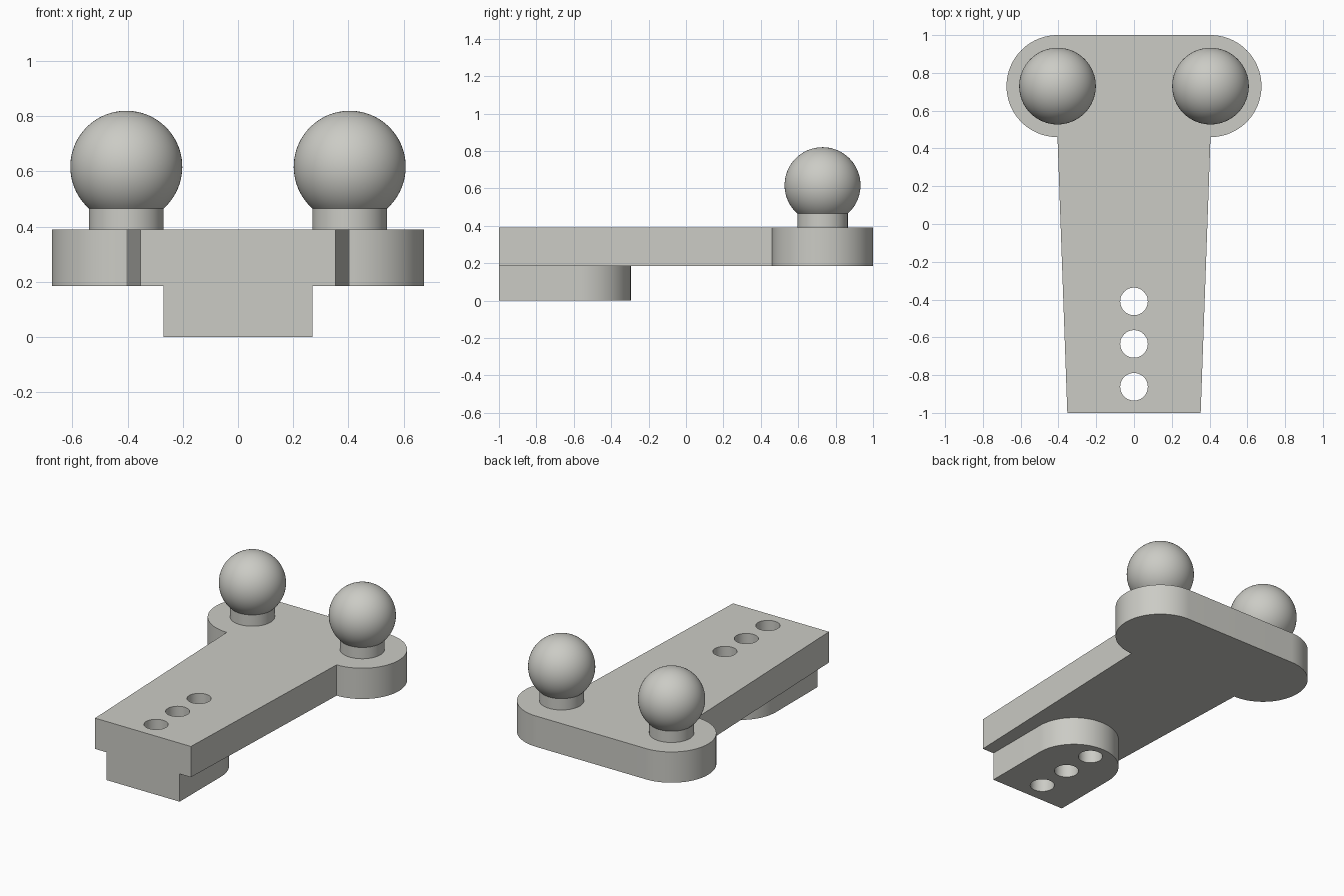
import bpy, bmesh, math

if "Cube" in bpy.data.objects:
    bpy.data.objects.remove(bpy.data.objects["Cube"])

grey = bpy.data.materials.new("warm_grey")
grey.diffuse_color = (0.6, 0.6, 0.56, 1)
grey.use_nodes = True
grey.node_tree.nodes["Principled BSDF"].inputs["Base Color"].default_value = grey.diffuse_color

EAR_X, EAR_Y, EAR_R = 0.405, 0.73, 0.27
Z_STEP, Z_TOP = 0.185, 0.39


def arc(cx, cy, r, a0, a1, n):
    """Points along an arc, angles in degrees."""
    return [(cx + r * math.cos(math.radians(a0 + (a1 - a0) * i / n)),
             cy + r * math.sin(math.radians(a0 + (a1 - a0) * i / n)))
            for i in range(n + 1)]


def finish(name, bm):
    bmesh.ops.recalc_face_normals(bm, faces=bm.faces)
    me = bpy.data.meshes.new(name)
    bm.to_mesh(me)
    bm.free()
    me.materials.append(grey)
    ob = bpy.data.objects.new(name, me)
    bpy.context.collection.objects.link(ob)
    return ob


def prism(name, outline, z0, z1):
    bm = bmesh.new()
    face = bm.faces.new([bm.verts.new((x, y, z0)) for x, y in outline])
    top = bmesh.ops.extrude_face_region(bm, geom=[face])["geom"]
    bmesh.ops.translate(bm, vec=(0, 0, z1 - z0),
                        verts=[v for v in top if isinstance(v, bmesh.types.BMVert)])
    return finish(name, bm)


def activate(ob):
    bpy.ops.object.select_all(action='DESELECT')
    ob.select_set(True)
    bpy.context.view_layer.objects.active = ob


def boolean(ob, tool, operation):
    activate(ob)
    mod = ob.modifiers.new("bool", 'BOOLEAN')
    mod.operation, mod.solver, mod.object = operation, 'EXACT', tool
    bpy.ops.object.modifier_apply(modifier=mod.name)
    bpy.data.objects.remove(tool)


# Tapered arm with two rounded ears
arm = prism("arm_plate",
            [(0.353, -1)] + arc(EAR_X, EAR_Y, EAR_R, -90, 90, 48)
            + arc(-EAR_X, EAR_Y, EAR_R, 90, 270, 48) + [(-0.353, -1)],
            Z_STEP, Z_TOP)

# Round-ended mounting block under the arm
block = prism("mounting_block",
              [(-0.27, -1), (0.27, -1)] + arc(0, -0.565, 0.27, 0, 180, 48),
              0, Z_STEP)
boolean(arm, block, 'UNION')

# Three bolt holes through arm and block
for y in (-0.41, -0.635, -0.862):
    hole = prism("hole_cutter", arc(0, y, 0.073, 0, 360, 48)[:-1], -0.1, 0.5)
    boolean(arm, hole, 'DIFFERENCE')
activate(arm)
bpy.ops.object.shade_smooth_by_angle(angle=math.radians(30))

# Ball studs: a short neck running into a ball, spun round the z axis
NECK_R, BALL_R, BALL_Z = 0.135, 0.203, 0.617
start = -math.degrees(math.acos(NECK_R / BALL_R))
profile = [(NECK_R, Z_TOP)] + arc(0, BALL_Z, BALL_R, start, 90, 32)
for side, name in ((-1, "left_ball_stud"), (1, "right_ball_stud")):
    bm = bmesh.new()
    verts = [bm.verts.new((r, 0, z)) for r, z in profile]
    edges = [bm.edges.new(pair) for pair in zip(verts, verts[1:])]
    bmesh.ops.spin(bm, geom=verts + edges, cent=(0, 0, 0), axis=(0, 0, 1),
                   angle=math.tau, steps=64)
    bmesh.ops.remove_doubles(bm, verts=bm.verts, dist=1e-4)
    stud = finish(name, bm)
    stud.location = (side * EAR_X, EAR_Y, 0)
    activate(stud)
    bpy.ops.object.shade_smooth_by_angle(angle=math.radians(30))
